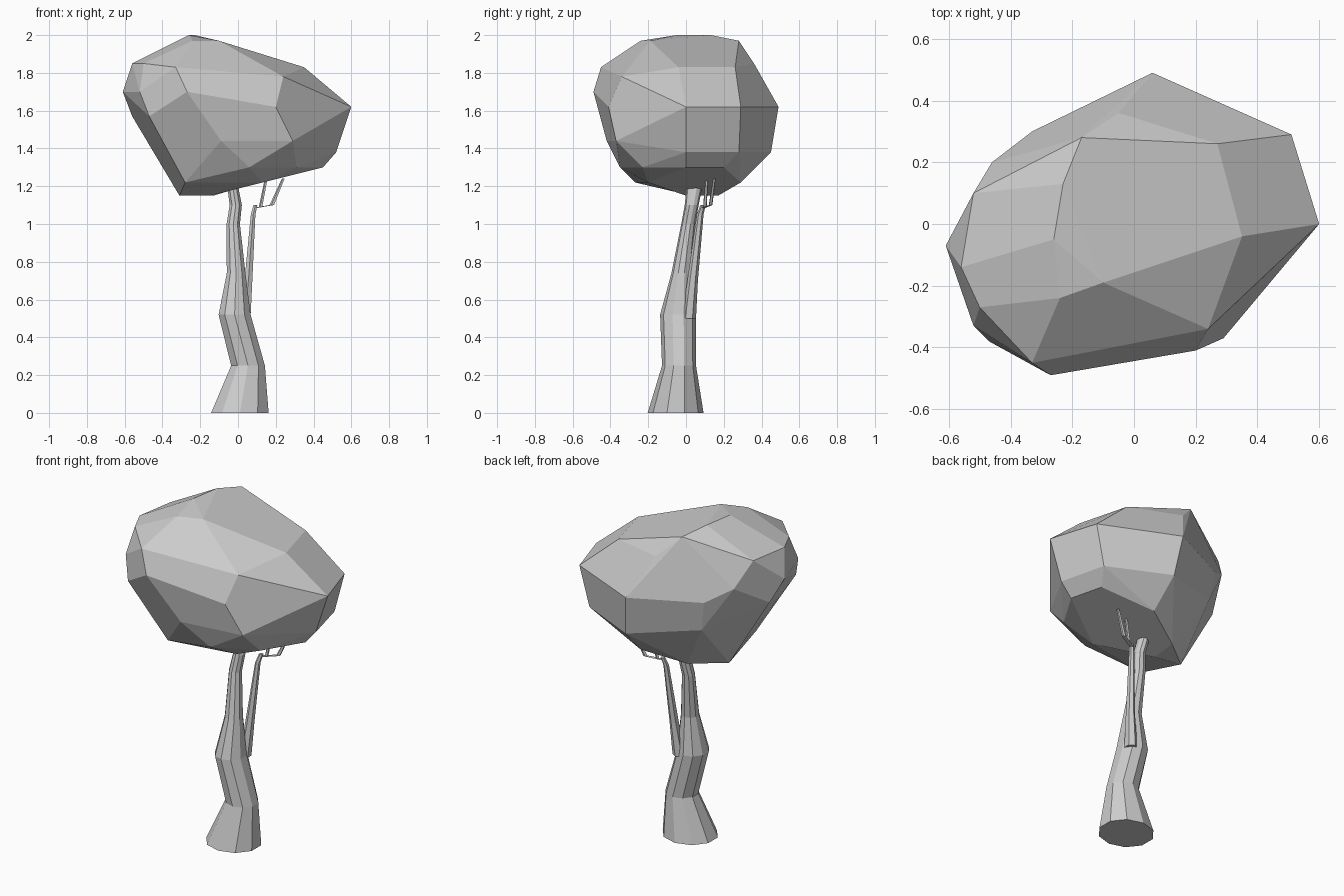
import bpy
import bmesh
from math import cos, sin, tau, radians

# Remove the default cube
default_cube = bpy.data.objects.get("Cube")
if default_cube:
    bpy.data.objects.remove(default_cube, do_unlink=True)

# One plain grey for the whole tree
grey = bpy.data.materials.new("plain_grey")
grey.use_nodes = True
grey_value = (0.6, 0.6, 0.6, 1)
grey.diffuse_color = grey_value
grey.node_tree.nodes["Principled BSDF"].inputs["Base Color"].default_value = grey_value


def finish(name, bm):
    """Turn the bmesh into a flat shaded object with the shared material."""
    bmesh.ops.recalc_face_normals(bm, faces=bm.faces[:])
    mesh = bpy.data.meshes.new(name)
    bm.to_mesh(mesh)
    bm.free()
    mesh.materials.append(grey)
    obj = bpy.data.objects.new(name, mesh)
    bpy.context.collection.objects.link(obj)
    return obj


def limb(name, rings, sides):
    """Loft level elliptical rings (x, y, z, radius_x, radius_y) into a limb."""
    bm = bmesh.new()
    previous = None
    for x, y, z, radius_x, radius_y in rings:
        loop = []
        for step in range(sides):
            angle = tau * (step + 0.5) / sides
            position = (x + radius_x * cos(angle), y + radius_y * sin(angle), z)
            loop.append(bm.verts.new(position))
        if previous:
            for step in range(sides):
                after = (step + 1) % sides
                bm.faces.new((previous[step], previous[after], loop[after], loop[step]))
        else:
            bm.faces.new(loop[::-1])
        previous = loop
    bm.faces.new(previous)
    return finish(name, bm)


def faceted_mass(name, levels):
    """Wrap a faceted skin round outlines given at several heights."""
    bm = bmesh.new()
    for height, outline in levels.items():
        for x, y in outline:
            bm.verts.new((x, y, height))
    hull = bmesh.ops.convex_hull(bm, input=bm.verts[:])
    spare = {item for item in hull["geom_interior"] + hull["geom_unused"]
             if isinstance(item, bmesh.types.BMVert)}
    bmesh.ops.delete(bm, geom=list(spare), context="VERTS")
    # Merge nearly level triangles into broad facets
    bmesh.ops.dissolve_limit(bm, angle_limit=radians(7),
                             verts=bm.verts[:], edges=bm.edges[:])
    return finish(name, bm)


# Crown: lopsided, leaning towards the left at the widest level
faceted_mass("crown", {
    2.0: [(-.23, .13), (-.26, -.05)],
    1.97: [(-.17, .28), (-.24, -.24), (-.1, -.19), (-.1, .07)],
    1.85: [(-.5, -.27), (-.56, -.14), (-.52, .1), (-.05, .36),
           (.18, -.05), (.1, -.28)],
    1.83: [(-.33, -.45), (.35, -.04), (.27, .26)],
    1.78: [(.24, -.34)],
    1.7: [(-.27, -.49), (-.52, -.33), (-.61, -.07), (-.46, .2)],
    1.62: [(.2, -.41), (.6, 0), (.51, .29), (.06, .49), (-.33, .3)],
    1.57: [(-.47, -.38), (-.56, 0)],
    1.44: [(-.09, -.42), (.29, -.37), (-.38, -.36), (-.3, .28)],
    1.38: [(.52, 0), (.45, .28), (.09, .45)],
    1.3: [(.06, -.35), (.31, -.23), (.45, 0), (.4, .2)],
    1.22: [(-.28, -.27), (.13, -.2), (.1, .29)],
    1.15: [(-.31, .03), (-.13, .17), (-.15, 0)],
})

# Trunk: flared foot and a gentle S bend
limb("trunk", [
    (.01, -.055, 0, .16, .148),
    (.053, -.037, .25, .094, .09),
    (-.018, -.042, .52, .089, .095),
    (-.01, -.025, .74, .052, .052),
    (-.025, .012, 1, .037, .037),
    (-.012, .03, 1.1, .034, .037),
    (-.028, .045, 1.2, .03, .042),
], sides=10)

# Side branch rising from the bend of the trunk
limb("side_branch", [
    (.035, .015, .5, .036, .038),
    (.055, .035, .7, .024, .028),
    (.08, .075, 1.05, .014, .018),
    (.092, .09, 1.1, .012, .014),
], sides=6)

# Two thin twigs that carry the branch into the crown
limb("outer_twig", [
    (.09, .09, 1.085, .014, .012),
    (.18, .13, 1.1, .013, .01),
    (.24, .15, 1.24, .008, .008),
], sides=5)
limb("inner_twig", [
    (.12, .1, 1.09, .01, .01),
    (.15, .11, 1.24, .008, .008),
], sides=5)
